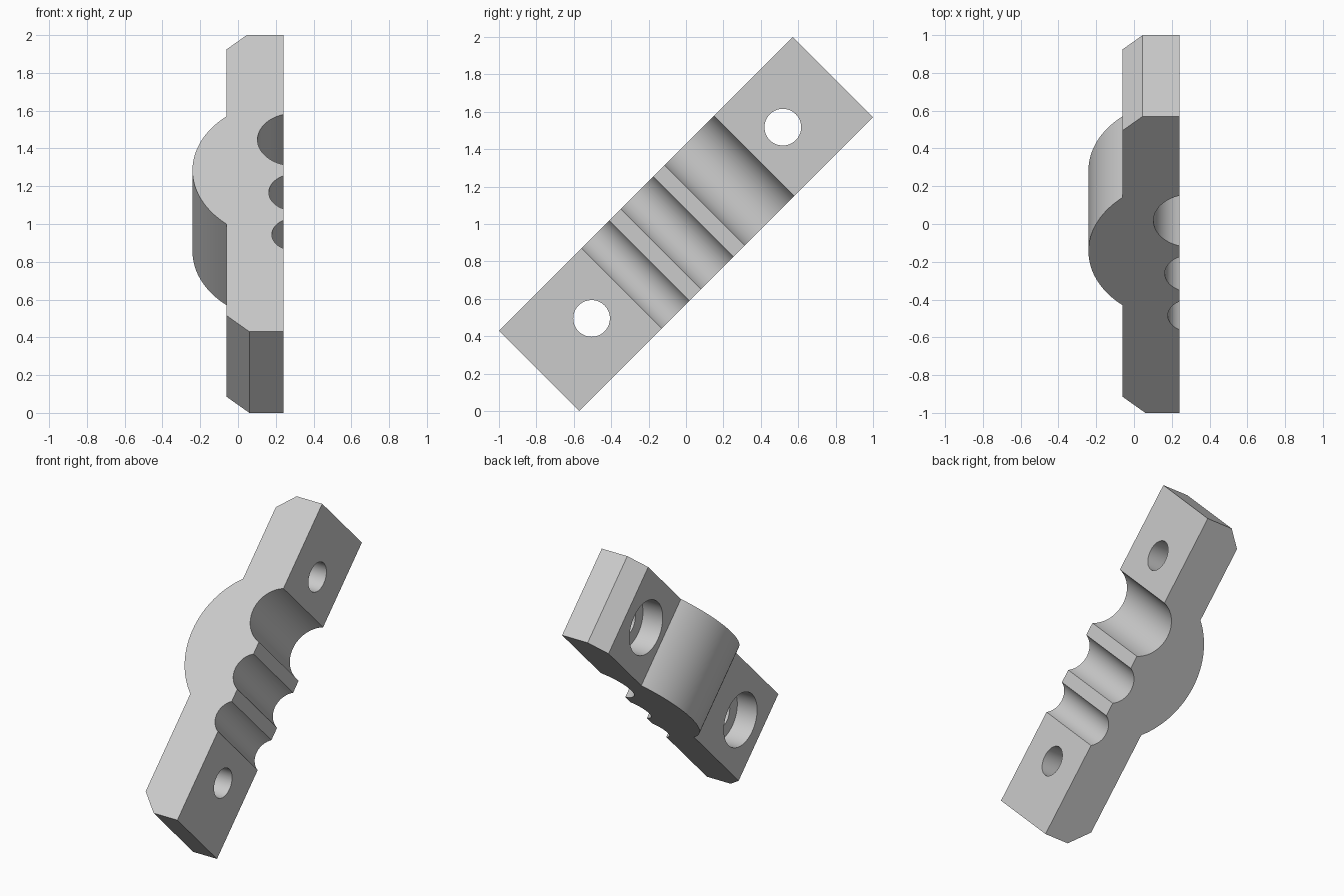
import bpy, bmesh, math
from mathutils import Matrix, Vector

cube = bpy.data.objects.get("Cube")
if cube:
    bpy.data.objects.remove(cube, do_unlink=True)

grey = bpy.data.materials.new("light grey")
grey.use_nodes = True
colour = (0.6, 0.6, 0.6, 1)
grey.diffuse_color = colour
grey.node_tree.nodes["Principled BSDF"].inputs["Base Color"].default_value = colour

HALF_LENGTH, HALF_WIDTH = 1.11, 0.304
FACE, BACK = 0.24, -0.06       # flat clamping face and rear face
AXIS = 0.30                    # common depth of all arc centres

# Local axes: x depth, y across the bar, z along the bar; tilted 45 degrees
tilt = Matrix.Translation((0, 0, 1)) @ Matrix.Rotation(-math.pi / 4, 4, "X")


def arc(centre, radius, depth, steps, direction):
    """Arc about (AXIS, centre) that starts and ends at the given depth."""
    half = math.acos((AXIS - depth) / radius)
    pts = []
    for i in range(steps + 1):
        a = direction * half * (2 * i / steps - 1)
        pts.append((AXIS - radius * math.cos(a), centre + radius * math.sin(a)))
    return pts


def new_object(name, bm):
    bmesh.ops.recalc_face_normals(bm, faces=bm.faces)
    mesh = bpy.data.meshes.new(name)
    bm.to_mesh(mesh)
    bm.free()
    mesh.materials.append(grey)
    obj = bpy.data.objects.new(name, mesh)
    bpy.context.collection.objects.link(obj)
    obj.matrix_world = tilt
    return obj


# Clamp profile: rear side upwards with the bulge, then down past the grooves
lower_chamfer, upper_chamfer = 0.12, 0.106
profile = [(BACK + lower_chamfer, -HALF_LENGTH), (BACK, -HALF_LENGTH + lower_chamfer)]
profile += arc(0.099, 0.541, BACK, 48, 1)
profile += [(BACK, HALF_LENGTH - upper_chamfer), (BACK + upper_chamfer, HALF_LENGTH),
            (FACE, HALF_LENGTH)]
for centre, radius in ((0.328, 0.197), (-0.067, 0.137), (-0.382, 0.121)):
    profile += arc(centre, radius, FACE, 32, -1)
profile.append((FACE, -HALF_LENGTH))

bm = bmesh.new()
face = bm.faces.new([bm.verts.new((x, -HALF_WIDTH, z)) for x, z in profile])
extruded = bmesh.ops.extrude_face_region(bm, geom=[face])["geom"]
bmesh.ops.translate(bm, vec=Vector((0, 2 * HALF_WIDTH, 0)),
                    verts=[v for v in extruded if isinstance(v, bmesh.types.BMVert)])
clamp = new_object("clamp_half", bm)


def drill(name, along, radius, start, end):
    """Cut a round hole through the depth range start..end."""
    bm = bmesh.new()
    place = Matrix.Translation(((start + end) / 2, 0, along)) @ Matrix.Rotation(math.pi / 2, 4, "Y")
    bmesh.ops.create_cone(bm, cap_ends=True, segments=64, radius1=radius, radius2=radius,
                          depth=end - start, matrix=place)
    cutter = new_object(name, bm)
    cutter.hide_render = True
    mod = clamp.modifiers.new(name, "BOOLEAN")
    mod.operation, mod.solver, mod.object = "DIFFERENCE", "EXACT", cutter
    bpy.context.view_layer.objects.active = clamp
    bpy.ops.object.modifier_apply(modifier=name)
    bpy.data.objects.remove(cutter, do_unlink=True)


# Bolt holes, each with a counterbore from the rear
for label, along in (("upper", 0.732), ("lower", -0.714)):
    drill(label + "_counterbore", along, 0.18, BACK - 0.2, BACK + 0.15)
    drill(label + "_bolt_hole", along, 0.098, BACK - 0.2, FACE + 0.2)

bpy.ops.object.select_all(action="DESELECT")
clamp.select_set(True)
bpy.context.view_layer.objects.active = clamp
bpy.ops.object.shade_smooth_by_angle(angle=math.radians(30))
